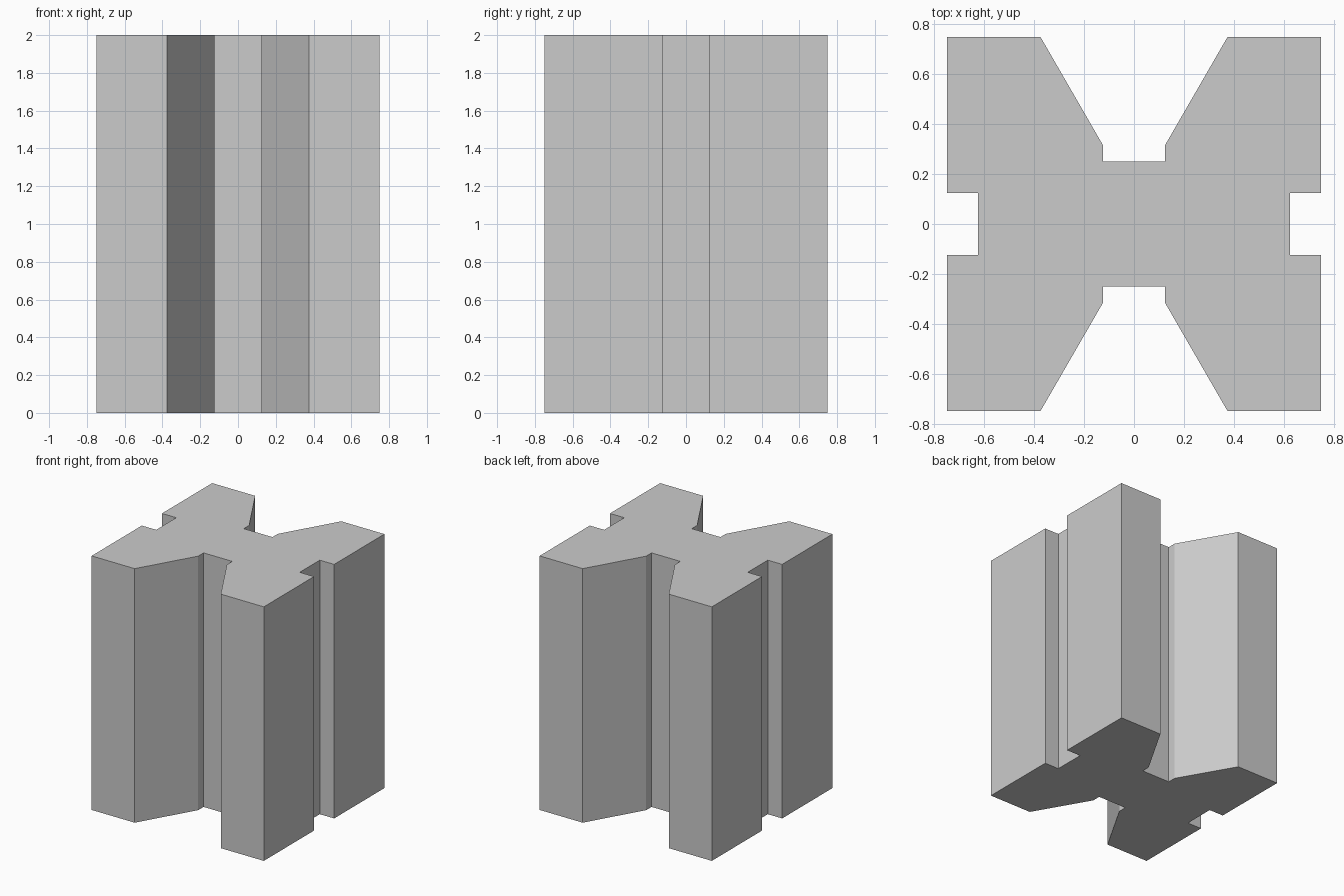
import bpy
import bmesh

if "Cube" in bpy.data.objects:
    bpy.data.objects.remove(bpy.data.objects["Cube"])

HEIGHT = 2.0

# One quarter of the cross-section, from the side slot round to the V groove
quarter = [(0.625, 0.125), (0.75, 0.125), (0.75, 0.75),
           (0.375, 0.75), (0.125, 0.317), (0.125, 0.25)]

# Mirror the quarter into a full counter-clockwise outline
half = quarter + [(-x, y) for x, y in reversed(quarter)]
outline = half + [(-x, -y) for x, y in half]

# Extrude the outline into the grooved bar
bm = bmesh.new()
base = bm.faces.new([bm.verts.new((x, y, 0)) for x, y in outline])
result = bmesh.ops.extrude_face_region(bm, geom=[base], use_keep_orig=True)
top = [g for g in result["geom"] if isinstance(g, bmesh.types.BMVert)]
bmesh.ops.translate(bm, verts=top, vec=(0, 0, HEIGHT))
bmesh.ops.recalc_face_normals(bm, faces=bm.faces)

mesh = bpy.data.meshes.new("grooved_bar")
bm.to_mesh(mesh)
bm.free()
bpy.context.collection.objects.link(bpy.data.objects.new("grooved_bar", mesh))
